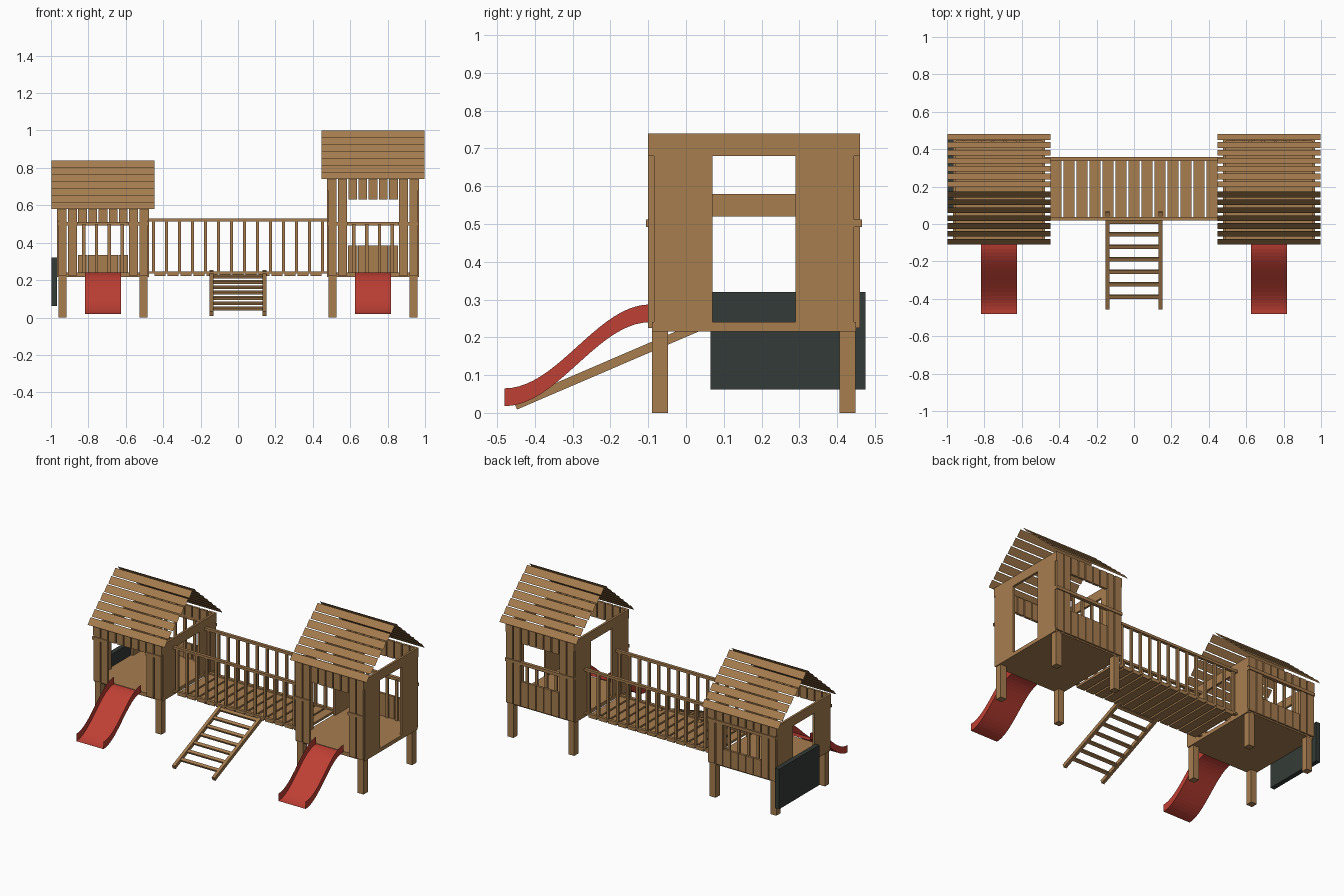
import bpy, bmesh, math
from mathutils import Matrix, Vector

if "Cube" in bpy.data.objects:
    bpy.data.objects.remove(bpy.data.objects["Cube"])


def material(name, rgb):
    m = bpy.data.materials.new(name)
    m.diffuse_color = (*rgb, 1)
    m.use_nodes = True
    m.node_tree.nodes["Principled BSDF"].inputs["Base Color"].default_value = m.diffuse_color
    return m


WOOD = material("warm wood", (0.38, 0.205, 0.078))
RED = material("slide red", (0.52, 0.05, 0.035))
SLATE = material("dark slate", (0.034, 0.044, 0.038))


def finish(name, bm, mat):
    me = bpy.data.meshes.new(name)
    bm.to_mesh(me)
    bm.free()
    me.materials.append(mat)
    ob = bpy.data.objects.new(name, me)
    bpy.context.collection.objects.link(ob)
    return ob


def boxes(name, spans, mat=WOOD):
    """One object made of boxes, each (x0, x1, y0, y1, z0, z1)."""
    bm = bmesh.new()
    for x0, x1, y0, y1, z0, z1 in spans:
        m = Matrix.Translation(((x0 + x1) / 2, (y0 + y1) / 2, (z0 + z1) / 2))
        m = m @ Matrix.Diagonal((x1 - x0, y1 - y0, z1 - z0, 1))
        bmesh.ops.create_cube(bm, size=1, matrix=m)
    return finish(name, bm, mat)


def quad(bm, pts):
    bm.faces.new([bm.verts.new(p) for p in pts])


def roof(name, cx, eave):
    """Gable of separate thin slats, each a little steeper than the slope."""
    bm = bmesh.new()
    n, half, rise, cy = 7, 0.295, 0.26, 0.185
    for s in (-1, 1):
        for i in range(n):
            y0 = cy + s * half * (1 - i / n)
            y1 = cy + s * half * (1 - (i + 0.72) / n)
            z0, z1 = eave + rise * i / n, eave + rise * (i + 1) / n
            quad(bm, [(cx + s * 0.275, y0, z0), (cx - s * 0.275, y0, z0),
                      (cx - s * 0.275, y1, z1), (cx + s * 0.275, y1, z1)])
    bmesh.ops.recalc_face_normals(bm, faces=bm.faces)
    for f in bm.faces:
        if f.normal.z < 0:
            f.normal_flip()
    finish(name, bm, WOOD)


def slide(name, cx):
    """Curved chute: floor strip with two thin upright sides."""
    bm = bmesh.new()
    rows, n, w = [], 20, 0.097
    for i in range(n + 1):
        t = i / n
        y = -0.48 + 0.385 * t
        z = 0.018 + 0.222 * (1 - math.cos(math.pi * t)) / 2
        rows.append([bm.verts.new((cx + x, y, z + h)) for x, h in
                     ((-w, 0.047), (-w, 0), (w, 0), (w, 0.047))])
    for a, b in zip(rows, rows[1:]):
        for j in range(3):
            bm.faces.new((a[j], a[j + 1], b[j + 1], b[j]))
    finish(name, bm, RED)


def house(prefix, cx, top, panel, lintel, door):
    """Tower; panel = low back boards top, lintel = opening top, door = end door top."""
    x0, x1 = cx - 0.245, cx + 0.245
    boxes(prefix + "_legs", [(cx + s * 0.217 - 0.021, cx + s * 0.217 + 0.021, y, y + 0.043, 0, 0.22)
                             for s in (-1, 1) for y in (-0.09, 0.406)])
    boxes(prefix + "_floor", [(x0, x1, -0.09, 0.45, 0.216, 0.24)])

    # end walls with a doorway
    ends = []
    for a in (x0, x1 - 0.014):
        b = a + 0.014
        ends += [(a, b, -0.085, 0.07, 0.24, top), (a, b, 0.29, 0.445, 0.24, top),
                 (a, b, 0.07, 0.29, door, top)]
    boxes(prefix + "_end_walls", ends)

    # front and back vertical boards, nine across, the middle five cut by the opening
    pitch = 0.49 / 9
    front, back = [], []
    for i in range(9):
        a = x0 + i * pitch + 0.004
        b = a + pitch - 0.008
        middle = 2 <= i <= 6
        for boards, y in ((front, -0.10), (back, 0.445)):
            boards.append((a, b, y, y + 0.015, lintel if middle else 0.225, top))
        if middle:
            back.append((a - 0.002, b + 0.002, 0.445, 0.46, 0.225, panel))
    boxes(prefix + "_front_boards", front)
    boxes(prefix + "_back_boards", back)

    # handrails, back balusters and top plates
    open0, open1 = x0 + 2 * pitch, x1 - 2 * pitch
    boxes(prefix + "_rails", [(x0, open0, -0.106, -0.098, 0.492, 0.512),
                              (open1, x1, -0.106, -0.098, 0.492, 0.512),
                              (x0, x1, 0.445, 0.466, 0.492, 0.512)])
    boxes(prefix + "_balusters", [(cx + d * 0.069 - 0.009, cx + d * 0.069 + 0.009, 0.435, 0.447, 0.24, 0.5)
                                  for d in (-1.5, -0.5, 0.5, 1.5)])
    boxes(prefix + "_top_plates", [(a, a + 0.014, -0.10, 0.46, top - 0.06, top)
                                   for a in (x0, x1 - 0.014)])
    roof(prefix + "_roof_slats", cx, top)
    slide(prefix + "_slide", cx)


house("low_house", -0.722, 0.58, 0.335, 0.505, 0.52)
house("tall_house", 0.722, 0.74, 0.385, 0.63, 0.68)

# bridge between the houses
step = 0.0695
boxes("bridge_planks", [(i * step - 0.029, i * step + 0.029, 0.018, 0.357, 0.223, 0.238)
                        for i in range(-6, 7)])
rails, posts = [], []
for y in (0.018, 0.337):
    rails += [(-0.478, 0.478, y, y + 0.02, 0.514, 0.53), (-0.478, 0.478, y, y + 0.02, 0.236, 0.247)]
    posts += [((i + 0.5) * step - 0.008, (i + 0.5) * step + 0.008, y + 0.003, y + 0.017, 0.24, 0.52)
              for i in range(-7, 7)]
boxes("bridge_rails", rails)
boxes("bridge_balusters", posts)

# sloping ladder up to the bridge
bm = bmesh.new()
low, high = Vector((0, -0.452, 0.02)), Vector((0, 0.065, 0.242))
d = high - low
tilt = Matrix.Rotation(math.atan2(d.z, d.y), 4, 'X')
for s in (-1, 1):
    place = Matrix.Translation((low + high) / 2 + Vector((s * 0.142, 0, 0)))
    bmesh.ops.create_cube(bm, size=1, matrix=place @ tilt @ Matrix.Diagonal((0.02, d.length, 0.024, 1)))
for i in range(7):
    p = low.lerp(high, (0.064 + i * 0.0665) / 0.517)
    bmesh.ops.create_cube(bm, size=1, matrix=Matrix.Translation(p) @ tilt @ Matrix.Diagonal((0.27, 0.02, 0.014, 1)))
finish("ladder", bm, WOOD)

# drawing board on the outer end of the low house
boxes("drawing_board", [(-0.998, -0.968, 0.065, 0.475, 0.062, 0.32)], SLATE)
